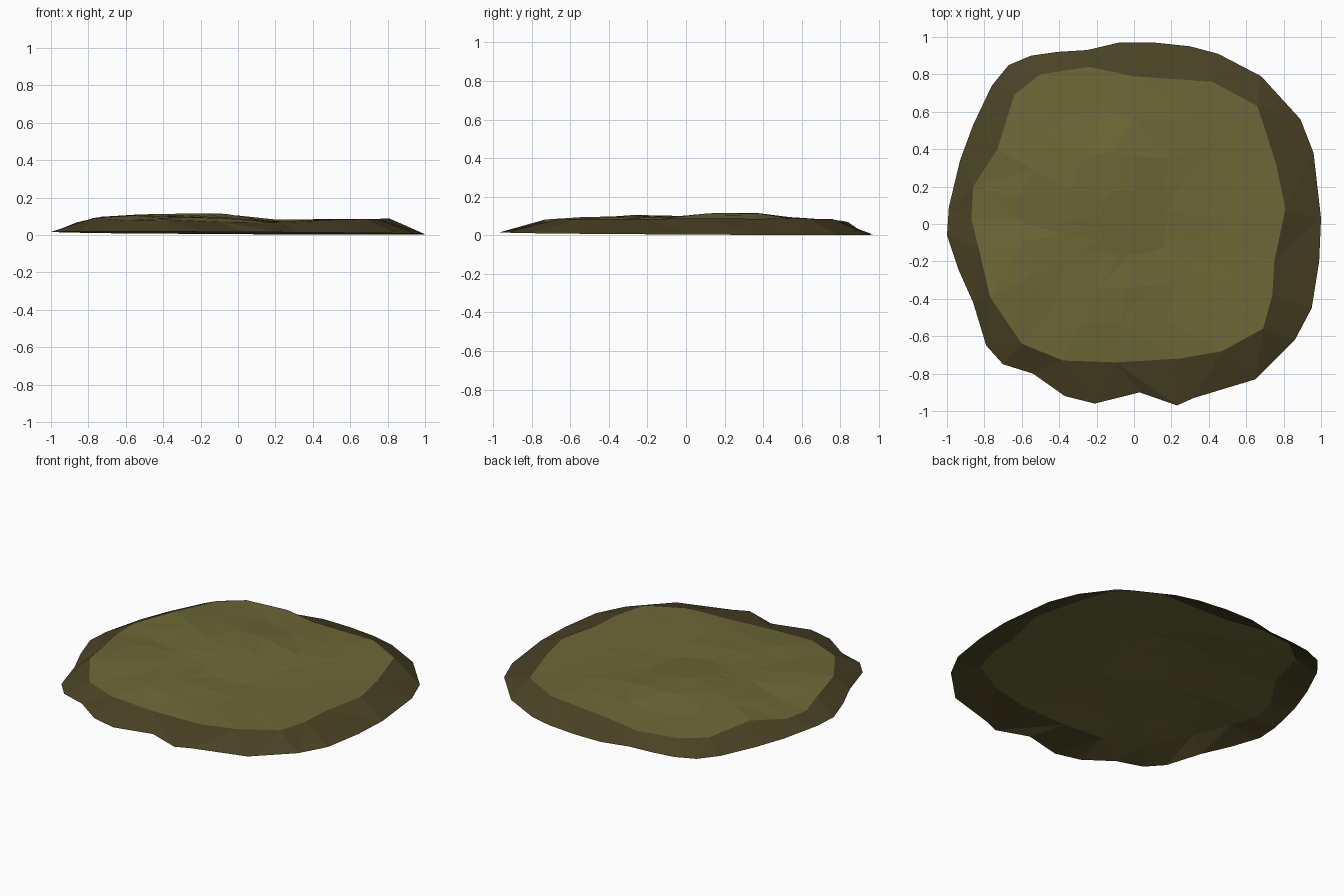
import bpy, bmesh, math

if "Cube" in bpy.data.objects:
    bpy.data.objects.remove(bpy.data.objects["Cube"])

# Plan outlines (x, y), counter-clockwise: outer rim and edge of the lighter top
RIM = [(1, .03), (.96, .38), (.89, .56), (.68, .79), (.45, .91), (.3, .95), (.11, .97), (-.08, .97),
       (-.25, .93), (-.41, .92), (-.55, .9), (-.67, .85), (-.76, .74), (-.86, .53), (-.93, .34),
       (-.99, .09), (-1, -.06), (-.94, -.24), (-.86, -.42), (-.79, -.65), (-.7, -.75), (-.54, -.8),
       (-.37, -.92), (-.21, -.96), (.03, -.9), (.23, -.97), (.32, -.93), (.65, -.83), (.86, -.62),
       (.95, -.45), (.99, -.2)]
TOP = [(.81, .08), (.76, .32), (.66, .63), (.42, .76), (0, .79), (-.24, .84), (-.5, .8), (-.64, .69),
       (-.73, .4), (-.86, .2), (-.87, .03), (-.83, -.13), (-.77, -.39), (-.6, -.64), (-.38, -.73),
       (-.1, -.74), (.24, -.72), (.47, -.68), (.69, -.56), (.74, -.38), (.75, -.2)]
# Height samples (x, y, z) that the top surface is blended from
HEIGHTS = [(-.87, .03, .058), (-.64, .69, .075), (-.1, .82, .067), (.66, .63, .086), (.81, .08, .088),
           (.69, -.56, .085), (.1, -.74, .063), (-.6, -.64, .078), (-.6, -.2, .106), (-.55, .3, .11),
           (-.2, .25, .119), (.38, .15, .076), (.2, -.1, .067), (-.2, -.4, .098)]


def top_height(x, y):
    weights = [(1 / ((x - a) ** 2 + (y - b) ** 2 + .002) ** 1.5, h) for a, b, h in HEIGHTS]
    return sum(w * h for w, h in weights) / sum(w for w, h in weights)


def rim_height(x, y):
    return max(0, .010 - .006 * x - .006 * y)


def angle(p):
    return math.atan2(p[1], p[0]) % math.tau


def make_material(name, color):
    m = bpy.data.materials.new(name)
    m.diffuse_color = (*color, 1)
    m.use_nodes = True
    m.node_tree.nodes["Principled BSDF"].inputs["Base Color"].default_value = m.diffuse_color
    return m


bm = bmesh.new()


def ring(points, height, scale=1):
    pts = sorted(((x * scale, y * scale) for x, y in points), key=angle)
    return [bm.verts.new((x, y, height(x, y))) for x, y in pts]


def stitch(outer, inner, mat):
    """Join two rings with triangles, advancing whichever is behind in angle."""
    def at(r, i):
        return angle(r[i % len(r)].co) + math.tau * (i // len(r))
    i = j = 0
    while i < len(outer) or j < len(inner):
        a, b = outer[i % len(outer)], inner[j % len(inner)]
        if j >= len(inner) or (i < len(outer) and at(outer, i + 1) <= at(inner, j + 1)):
            i += 1
            f = bm.faces.new((a, outer[i % len(outer)], b))
        else:
            j += 1
            f = bm.faces.new((a, inner[j % len(inner)], b))
        f.material_index = mat


# Sloping rim, then the uneven top in shrinking rings
rim = ring(RIM, rim_height)
rings = [ring(TOP, top_height, s) for s in (1, .72, .46, .22)]
stitch(rim, rings[0], 1)
for outer, inner in zip(rings, rings[1:]):
    stitch(outer, inner, 0)
bm.faces.new(rings[-1])

# Keep the open sheet facing upward
for f in bm.faces:
    f.normal_update()
    if f.normal.z < 0:
        f.normal_flip()

mesh = bpy.data.meshes.new("ground_patch")
bm.to_mesh(mesh)
bm.free()
mesh.materials.append(make_material("olive top", (.155, .137, .038)))
mesh.materials.append(make_material("dark olive rim", (.068, .055, .018)))
bpy.context.collection.objects.link(bpy.data.objects.new("ground_patch", mesh))
